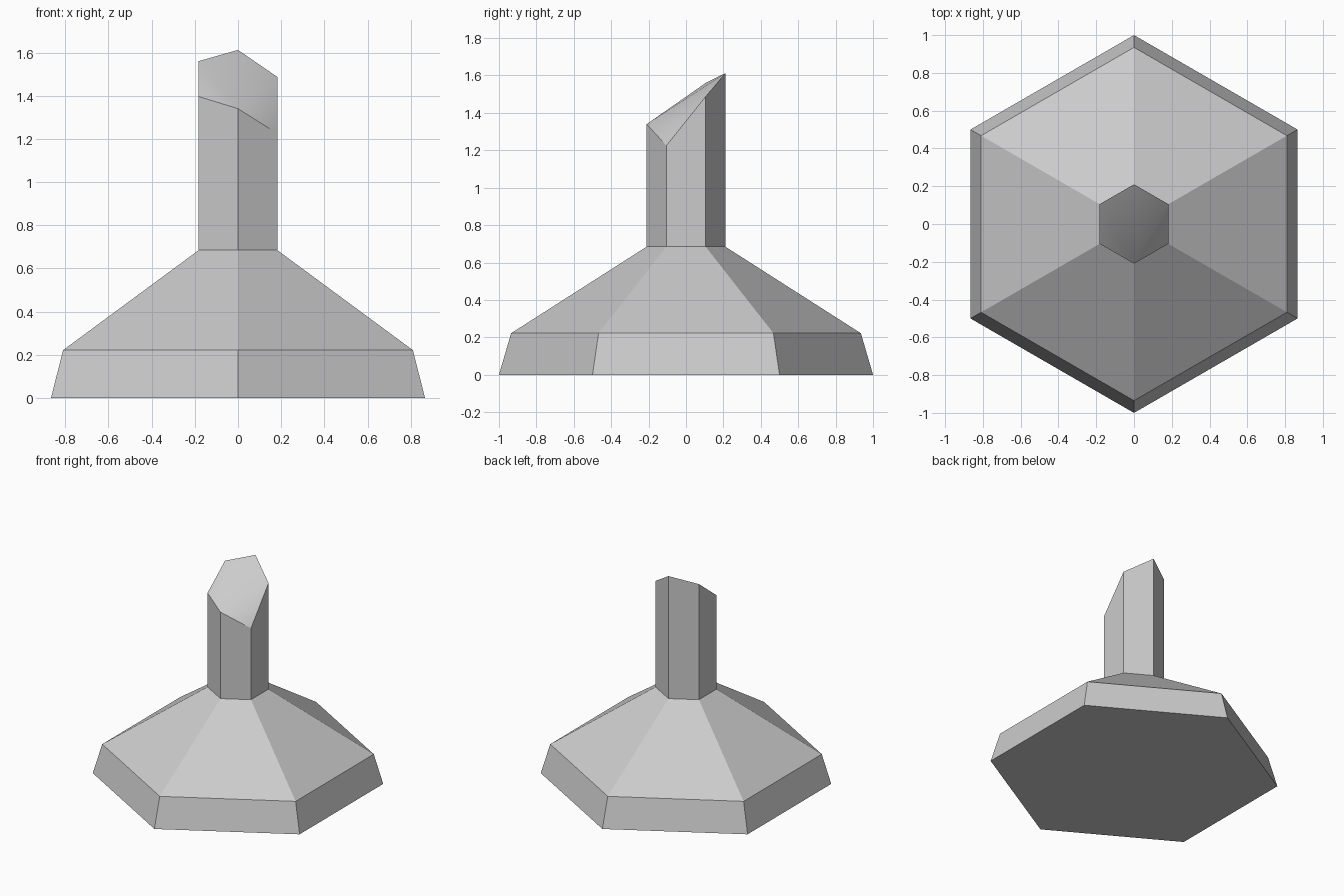
import bpy, bmesh
from math import cos, sin, pi

default = bpy.data.objects.get("Cube")
if default:
    bpy.data.objects.remove(default, do_unlink=True)

# One plain grey for the whole model
GREY = (0.6, 0.6, 0.6, 1)
grey = bpy.data.materials.new("plain_grey")
grey.use_nodes = True
grey.diffuse_color = GREY
grey.node_tree.nodes["Principled BSDF"].inputs["Base Color"].default_value = GREY


def hex_ring(bm, radius, heights):
    """Six corners, counter-clockwise from the front (-y) corner."""
    angles = [-pi / 2 + i * pi / 3 for i in range(6)]
    return [bm.verts.new((radius * cos(a), radius * sin(a), z))
            for a, z in zip(angles, heights)]


def bridge(bm, low, high):
    for i in range(6):
        j = (i + 1) % 6
        bm.faces.new((low[i], low[j], high[j], high[i]))


def finish(bm, name):
    mesh = bpy.data.meshes.new(name)
    bm.to_mesh(mesh)
    bm.free()
    mesh.materials.append(grey)
    obj = bpy.data.objects.new(name, mesh)
    bpy.context.collection.objects.link(obj)
    return obj


NECK_RADIUS, NECK_Z = 0.21, 0.685

# Flared hexagonal base: bevelled plinth and sloping roof, open at the neck
bm = bmesh.new()
rings = [hex_ring(bm, r, [z] * 6)
         for r, z in ((1, 0), (0.935, 0.222), (NECK_RADIUS, NECK_Z))]
for low, high in zip(rings, rings[1:]):
    bridge(bm, low, high)
bm.faces.new(rings[0][::-1])
finish(bm, "base")

# Hexagonal shaft with a slanted, uneven broken top
bm = bmesh.new()
foot = hex_ring(bm, NECK_RADIUS, [NECK_Z] * 6)
tip = hex_ring(bm, NECK_RADIUS, (1.34, 1.225, 1.487, 1.612, 1.56, 1.396))
bridge(bm, foot, tip)
for i in range(1, 5):
    bm.faces.new((tip[0], tip[i], tip[i + 1])).smooth = True
finish(bm, "shaft")
